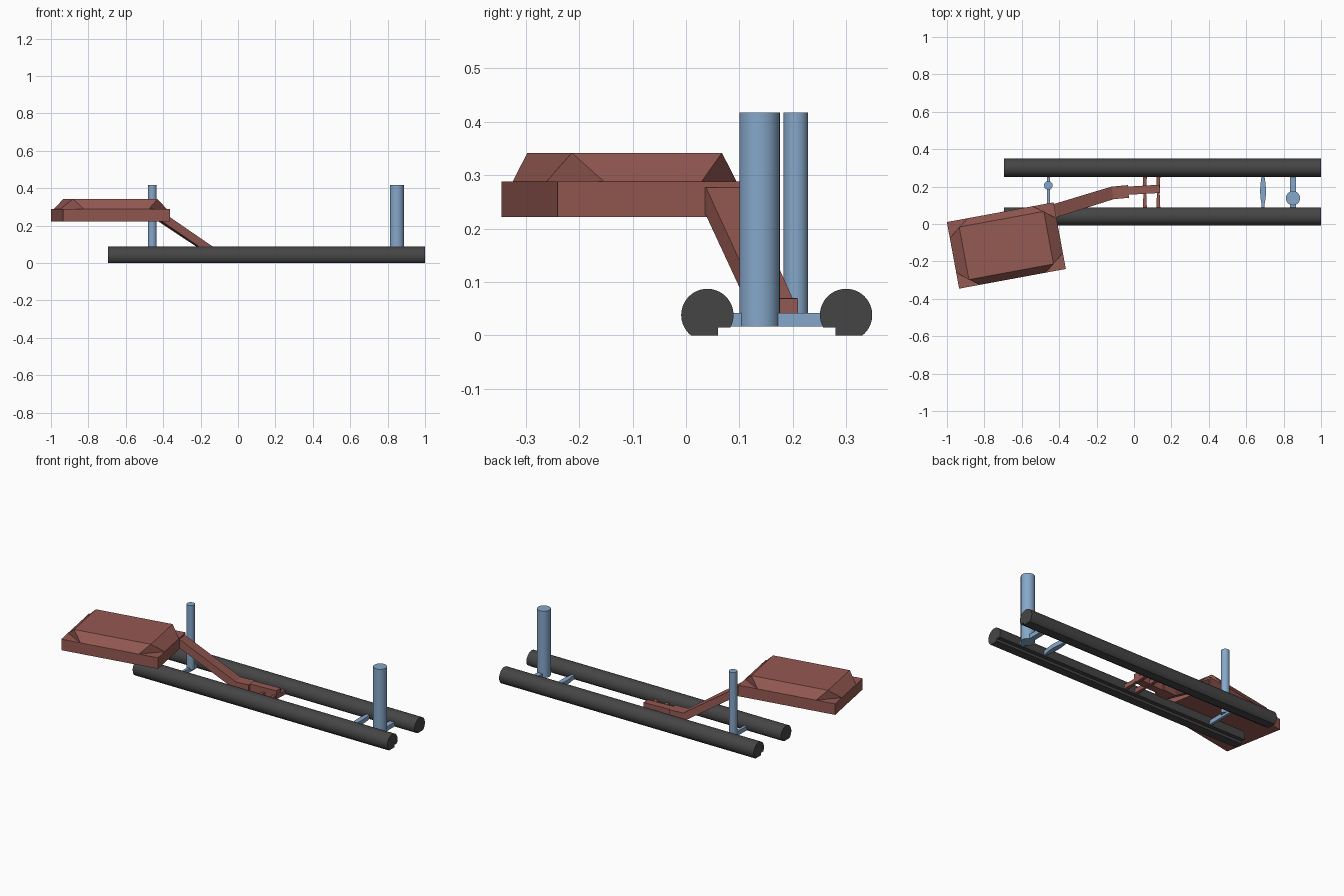
import bpy, bmesh, math
from mathutils import Vector

if "Cube" in bpy.data.objects:
    bpy.data.objects.remove(bpy.data.objects["Cube"])


def material(name, color):
    m = bpy.data.materials.new(name)
    m.diffuse_color = (*color, 1)
    m.use_nodes = True
    m.node_tree.nodes["Principled BSDF"].inputs["Base Color"].default_value = m.diffuse_color
    return m


BLACK = material("black", (0.06, 0.06, 0.06))
BLUE = material("blue", (0.24, 0.39, 0.59))
BROWN = material("brown", (0.30, 0.10, 0.085))
MID_Y = 0.17  # centre line between the rails


def make(name, verts, faces, mat):
    me = bpy.data.meshes.new(name)
    me.from_pydata(verts, [], faces)
    bm = bmesh.new()
    bm.from_mesh(me)
    bmesh.ops.recalc_face_normals(bm, faces=bm.faces)
    bm.to_mesh(me)
    bm.free()
    me.materials.append(mat)
    ob = bpy.data.objects.new(name, me)
    bpy.context.collection.objects.link(ob)
    return ob


def loft(name, rings, mat):
    n = len(rings[0])
    verts = [p for r in rings for p in r]
    faces = [[k * n + i, k * n + (i + 1) % n, (k + 1) * n + (i + 1) % n, (k + 1) * n + i]
             for k in range(len(rings) - 1) for i in range(n)]
    faces += [list(range(n)), list(range(len(verts) - n, len(verts)))]
    return make(name, verts, faces, mat)


def smooth(ob):
    bpy.ops.object.select_all(action='DESELECT')
    ob.select_set(True)
    bpy.context.view_layer.objects.active = ob
    bpy.ops.object.shade_smooth_by_angle(angle=math.radians(30))


def post(name, x, y, r, z0, z1):
    ring = [(x + r * math.cos(a), y + r * math.sin(a))
            for a in (math.tau * i / 32 for i in range(32))]
    smooth(loft(name, [[(px, py, z) for px, py in ring] for z in (z0, z1)], BLUE))


def crossbar(name, x, stations, mat, z0=0.016, z1=0.042):
    # plan outline given as (y, half width)
    outline = [(x + w, y) for y, w in stations] + [(x - w, y) for y, w in reversed(stations)]
    loft(name, [[(px, py, z) for px, py in outline] for z in (z0, z1)], mat)


# Rails: round section with a flat foot and an inner step
def rail(name, side):
    cy, cz, r = -0.13, 0.038, 0.049
    step_y = cy + math.sqrt(r * r - (cz - 0.015) ** 2)
    foot_y = cy - math.sqrt(r * r - cz * cz)
    a0 = math.atan2(0.015 - cz, step_y - cy)
    a1 = math.atan2(-cz, foot_y - cy) + math.tau
    prof = [(cy + r * math.cos(a0 + (a1 - a0) * i / 40),
             cz + r * math.sin(a0 + (a1 - a0) * i / 40)) for i in range(41)]
    prof += [(-0.11, 0), (-0.11, 0.015)]
    smooth(loft(name, [[(x, MID_Y + side * y, z) for y, z in prof]
                       for x in (-0.695, 1.0)], BLACK))


rail("front_rail", 1)
rail("back_rail", -1)

# Posts and their ties
post("small_post", -0.458, 0.206, 0.023, 0.03, 0.417)
post("large_post", 0.85, 0.138, 0.038, 0.016, 0.417)
crossbar("small_post_tie", -0.458, [(0.08, 0.008), (0.26, 0.008)], BLUE)
crossbar("large_post_tie", 0.85, [(0.08, 0.016), (0.26, 0.016)], BLUE)
crossbar("bulged_tie", 0.69, [(0.08, 0.007), (0.11, 0.009), (0.14, 0.014), (0.18, 0.016),
                              (0.22, 0.013), (0.26, 0.007)], BLUE)

# Arm ties
crossbar("arm_tie_left", 0.058, [(0.08, 0.011), (0.17, 0.007), (0.26, 0.011)], BROWN)
crossbar("arm_tie_right", 0.13, [(0.08, 0.011), (0.17, 0.007), (0.26, 0.011)], BROWN)


# Bent support arm: stations are (x, y, bottom, top, half width, heading)
def arm(name, stations):
    rings = []
    for x, y, z0, z1, w, heading in stations:
        a = math.radians(heading)
        dx, dy = -math.sin(a) * w, math.cos(a) * w
        rings.append([(x - dx, y - dy, z0), (x + dx, y + dy, z0),
                      (x + dx, y + dy, z1), (x - dx, y - dy, z1)])
    loft(name, rings, BROWN)


arm("support_arm", [(-0.46, 0.06, 0.225, 0.277, 0.036, 16),
                    (-0.42, 0.072, 0.225, 0.277, 0.036, 16),
                    (-0.115, 0.166, 0.02, 0.07, 0.034, 10),
                    (-0.03, 0.174, 0.02, 0.07, 0.034, 5)])
arm("arm_foot", [(-0.05, 0.177, 0.02, 0.069, 0.022, 4),
                 (0.138, 0.188, 0.02, 0.069, 0.022, 4)])

# Slab: rotated box with a sloped crown whose corners are cut back
angle = math.radians(10.45)
U = Vector((math.cos(angle), math.sin(angle), 0))
V = Vector((-math.sin(angle), math.cos(angle), 0))
CENTRE = Vector((-0.6825, -0.115, 0))
HX, HY, TX, TY = 0.29, 0.181, 0.23, 0.143
CUT_X, CUT_Y = 0.115, 0.088


def at(u, v, z):
    return CENTRE + U * u + V * v + Vector((0, 0, z))


corners = [(-1, -1), (1, -1), (1, 1), (-1, 1)]
loft("slab_base", [[at(HX * a, HY * b, z) for a, b in corners] for z in (0.222, 0.288)], BROWN)

top = [at(TX * a, TY * b, 0.342) for a, b in corners]
on_long = [at((HX - CUT_X) * a, HY * b, 0.288) for a, b in corners]
on_short = [at(HX * a, (HY - CUT_Y) * b, 0.288) for a, b in corners]
faces = [[0, 1, 2, 3]] + [[i, 4 + i, 8 + i] for i in range(4)]
for i in range(4):
    j = (i + 1) % 4
    k = 4 if i % 2 == 0 else 8
    faces.append([i, j, k + j, k + i])
make("slab_crown", top + on_long + on_short, faces, BROWN)
